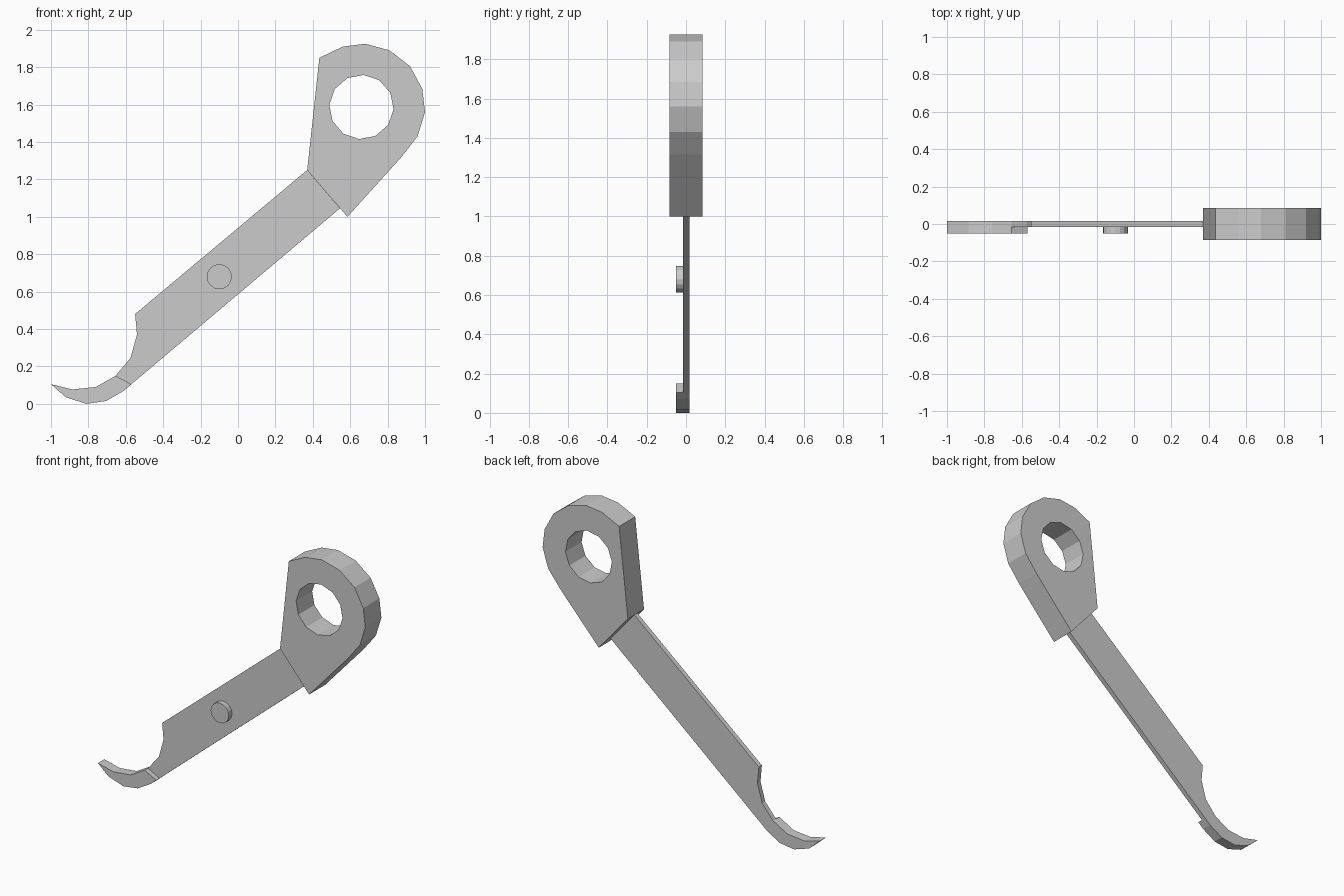
import bpy, bmesh
from math import cos, sin, pi, radians

if "Cube" in bpy.data.objects:
    bpy.data.objects.remove(bpy.data.objects["Cube"])


def circle(cx, cz, r, n, turn=0):
    return [(cx + r * cos(turn + 2 * pi * i / n), cz + r * sin(turn + 2 * pi * i / n)) for i in range(n)]


def plate(name, loops, y0, y1):
    """Extrude flat front-view outlines (later loops are holes) from y0 to y1."""
    cu = bpy.data.curves.new(name + "_outline", 'CURVE')
    cu.dimensions = '2D'
    cu.fill_mode = 'BOTH'
    cu.extrude = (y1 - y0) / 2
    for loop in loops:
        sp = cu.splines.new('POLY')
        sp.points.add(len(loop) - 1)
        for p, (x, z) in zip(sp.points, loop):
            p.co = (x, z, 0, 1)
        sp.use_cyclic_u = True
        sp.use_smooth = False
    tmp = bpy.data.objects.new(name + "_tmp", cu)
    bpy.context.collection.objects.link(tmp)
    dg = bpy.context.evaluated_depsgraph_get()
    me = bpy.data.meshes.new_from_object(tmp.evaluated_get(dg))
    bpy.data.objects.remove(tmp)
    bm = bmesh.new()
    bm.from_mesh(me)
    bmesh.ops.remove_doubles(bm, verts=bm.verts, dist=1e-4)
    for v in bm.verts:
        x, z, d = v.co
        v.co = (x, (y0 + y1) / 2 - d, z)
    bmesh.ops.recalc_face_normals(bm, faces=bm.faces)
    for f in bm.faces:
        f.smooth = False
    bm.to_mesh(me)
    bm.free()
    me.name = name
    ob = bpy.data.objects.new(name, me)
    bpy.context.collection.objects.link(ob)
    return ob


# Thick eyelet head with a round hole
plate("eyelet_head", [
    [(0.37, 1.25), (0.435, 1.85), (0.56, 1.91), (0.68, 1.925), (0.81, 1.89), (0.92, 1.805),
     (0.985, 1.685), (1.0, 1.56), (0.96, 1.43), (0.87, 1.315), (0.585, 1.0)],
    circle(0.66, 1.587, 0.172, 12, radians(-4))], -0.085, 0.085)

# Thin flat arm, notched near the hook
plate("arm", [
    [(0.37, 1.25), (-0.55, 0.48), (-0.54, 0.37), (-0.575, 0.245), (-0.655, 0.15),
     (-0.57, 0.105), (0.545, 1.045)]], -0.015, 0.017)

# Curved hook, thicker towards the front
plate("hook", [
    [(-0.655, 0.15), (-0.76, 0.09), (-0.885, 0.077), (-1.0, 0.105), (-0.92, 0.035),
     (-0.81, 0.0), (-0.705, 0.015), (-0.61, 0.07), (-0.57, 0.105)]], -0.05, 0.017)

# Small round pin on the front of the arm
plate("pin", [circle(-0.10, 0.68, 0.067, 16)], -0.05, 0.015)
